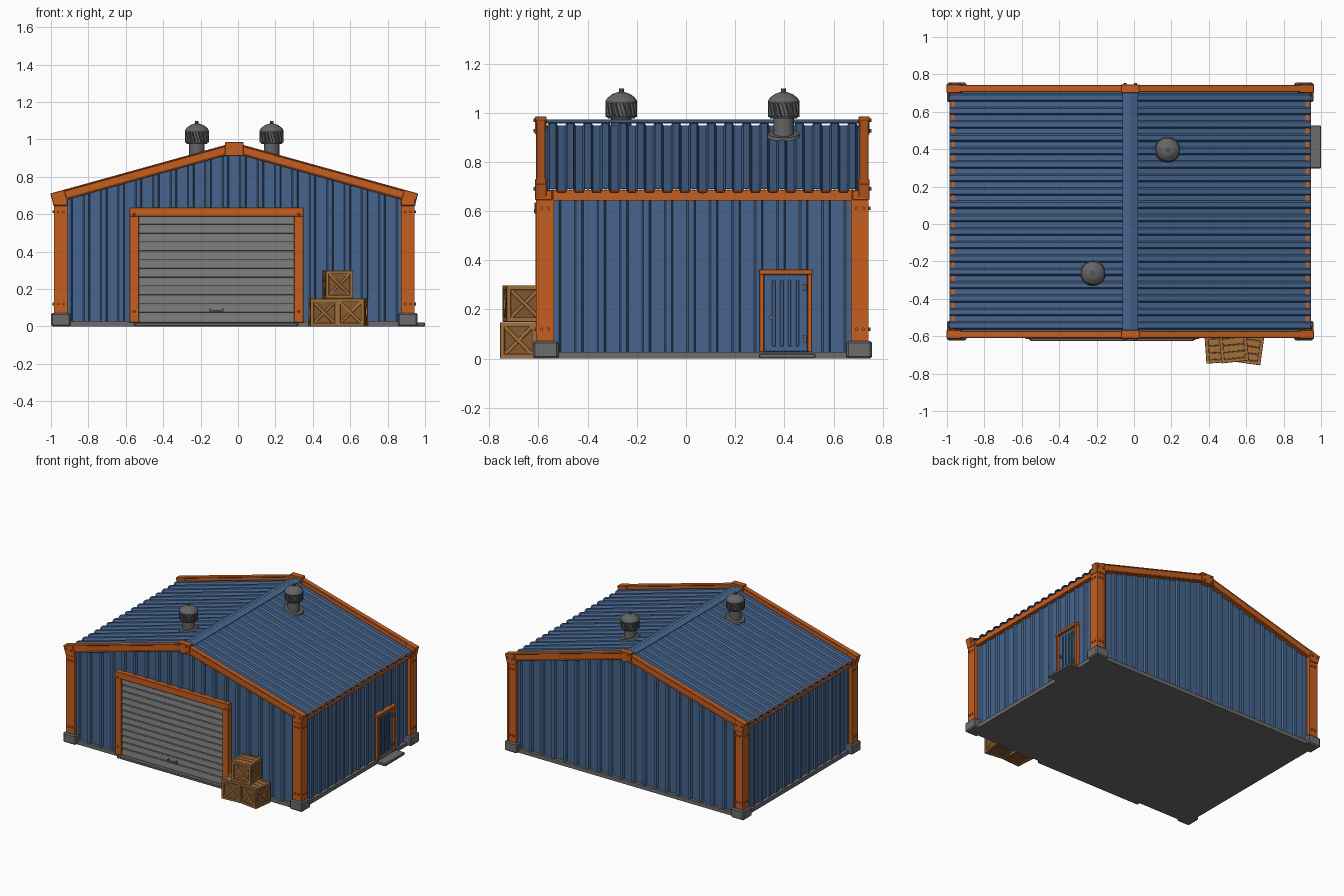
import bpy, bmesh, math
from mathutils import Matrix, Vector

if "Cube" in bpy.data.objects:
    bpy.data.objects.remove(bpy.data.objects["Cube"])

CX, CY = -0.02, 0.067          # centre of the building
SLOPE, RIDGE = 0.28, 0.963     # roof pitch and height


def material(name, rgb):
    m = bpy.data.materials.new(name)
    m.diffuse_color = (*rgb, 1)
    m.use_nodes = True
    m.node_tree.nodes["Principled BSDF"].inputs["Base Color"].default_value = m.diffuse_color
    return m


BLUE = material("blue_sheet", (0.062, 0.130, 0.270))
ORANGE = material("orange_steel", (0.560, 0.112, 0.014))
CONCRETE = material("concrete", (0.150, 0.150, 0.150))
SHUTTER = material("shutter_grey", (0.190, 0.190, 0.190))
METAL = material("vent_metal", (0.130, 0.130, 0.135))
WOOD = material("wood_frame", (0.360, 0.160, 0.045))
PANEL = material("wood_panel", (0.230, 0.100, 0.028))


def box(bm, c, s, rot=None):
    m = Matrix.Translation(c) @ (rot or Matrix()) @ Matrix.Diagonal((*s, 1))
    bmesh.ops.create_cube(bm, size=1, matrix=m)


def span(bm, lo, hi):
    box(bm, [(a + b) / 2 for a, b in zip(lo, hi)], [b - a for a, b in zip(lo, hi)])


def cyl(bm, c, r, h, rot=None, r2=None, seg=8):
    bmesh.ops.create_cone(bm, cap_ends=True, segments=seg, radius1=r,
                          radius2=r if r2 is None else r2, depth=h,
                          matrix=Matrix.Translation(c) @ (rot or Matrix()))


def finish(name, bm, mat, loc=(CX, CY, 0), rot=0, bevel=0, smooth=False):
    bmesh.ops.recalc_face_normals(bm, faces=bm.faces)
    me = bpy.data.meshes.new(name)
    bm.to_mesh(me)
    bm.free()
    me.materials.append(mat)
    ob = bpy.data.objects.new(name, me)
    bpy.context.collection.objects.link(ob)
    ob.location, ob.rotation_euler.z = loc, rot
    if bevel:
        b = ob.modifiers.new("bevel", 'BEVEL')
        b.width, b.segments = bevel, 1
    if smooth:
        bpy.context.view_layer.objects.active = ob
        ob.select_set(True)
        bpy.ops.object.shade_smooth_by_angle(angle=math.radians(35))
        ob.select_set(False)
    return ob


def sheet(name, half, n, depth, rib, point):
    """Ribbed panel: point(u, d, end) places profile position u with rib height d."""
    pitch = 2 * half / n
    prof = [(-half, 0)]
    for i in range(n):
        mid = -half + (i + 0.5) * pitch
        a, b = rib * pitch / 2, rib * pitch / 2 - 0.2 * pitch * rib
        prof += [(mid - a, 0), (mid - b, depth), (mid, depth), (mid + b, depth), (mid + a, 0)]
    prof.append((half, 0))
    prof = sorted(prof + ([(0, 0)] if n % 2 == 0 else []))
    bm = bmesh.new()
    rows = [[bm.verts.new(point(u, d, e)) for u, d in prof] for e in (0, 1)]
    for i in range(len(prof) - 1):
        bm.faces.new((rows[0][i], rows[0][i + 1], rows[1][i + 1], rows[1][i]))
    ob = finish(name, bm, BLUE)
    ob.modifiers.new("thickness", 'SOLIDIFY').thickness = 0.004


def roof_z(x):
    return RIDGE - SLOPE * abs(x)


X, Y, Z = 'X', 'Y', 'Z'
R = Matrix.Rotation
AX, AY = R(math.pi / 2, 4, X), R(math.pi / 2, 4, Y)

# floor slab, footings and thresholds
bm = bmesh.new()
span(bm, (-0.95, -0.665, 0), (0.95, 0.665, 0.028))
finish("floor_slab", bm, CONCRETE)
bm = bmesh.new()
for sx in (-1, 1):
    for sy in (-1, 1):
        box(bm, (sx * 0.928, sy * 0.637, 0.036), (0.104, 0.104, 0.072))
finish("footings", bm, CONCRETE, bevel=0.008)
bm = bmesh.new()
span(bm, (-0.535, -0.693, 0), (0.34, -0.62, 0.02))
span(bm, (0.94, 0.23, 0), (1.02, 0.46, 0.02))
finish("thresholds", bm, CONCRETE, bevel=0.004)

# ribbed walls and roof
for s, tag in ((-1, "front"), (1, "back")):
    sheet(tag + "_wall", 0.93, 20, 0.012, 0.4, lambda u, d, e:
          (u, s * (0.642 + d), 0.028 if e == 0 else roof_z(u) - 0.02))
for s, tag in ((-1, "left"), (1, "right")):
    sheet(tag + "_wall", 0.64, 14, 0.012, 0.4, lambda u, d, e:
          (s * (0.925 + d), u, 0.028 if e == 0 else 0.68))
    sheet(tag + "_roof", 0.645, 18, 0.016, 0.6, lambda u, d, e:
          (s * 0.967 * e, u, roof_z(0.967 * e) - 0.016 + d))

# ridge cap
bm = bmesh.new()
for s in (-1, 1):
    box(bm, (s * 0.02, 0, RIDGE + 0.001), (0.045, 1.29, 0.005),
        R(s * math.atan(SLOPE), 4, Y))
finish("ridge_cap", bm, BLUE)

# corner columns, eave beams
bm = bmesh.new()
for sx in (-1, 1):
    for sy in (-1, 1):
        box(bm, (sx * 0.928, sy * 0.64, 0.375), (0.07, 0.066, 0.62))
        for e in (-1, 1):   # flange edges
            box(bm, (sx * (0.928 + e * 0.0305), sy * 0.64, 0.375), (0.012, 0.072, 0.62))
    box(bm, (sx * 0.94, 0, 0.664), (0.03, 1.22, 0.042))
finish("columns_and_eave_beams", bm, ORANGE)

# rafters with joint plates
bm = bmesh.new()
for sy in (-1, 1):
    y = sy * 0.657
    for sx in (-1, 1):
        p, q = Vector((sx * 0.95, y, 0.691)), Vector((0, y, 0.955))
        tilt = R(sx * math.atan2(q.z - p.z, 0.95), 4, Y)
        box(bm, (p + q) / 2, ((q - p).length, 0.032, 0.052), tilt)
        for e in (-1, 1):
            box(bm, (p + q) / 2 + Vector((0, 0, e * 0.024)), ((q - p).length, 0.038, 0.009), tilt)
        box(bm, (sx * 0.937, y, 0.688), (0.078, 0.046, 0.068), tilt)
        box(bm, (sx * 0.93, sy * 0.645, 0.665), (0.076, 0.07, 0.04))
    box(bm, (0, y, 0.948), (0.1, 0.046, 0.074))
finish("rafters", bm, ORANGE, bevel=0.003)

# bolts on columns and plates
bm = bmesh.new()
for sx in (-1, 1):
    for sy in (-1, 1):
        for z in (0.12, 0.612):
            for o in (-0.014, 0.014):
                cyl(bm, (sx * (0.928 + o), sy * 0.677, z), 0.007, 0.012, AX)
                cyl(bm, (sx * 0.965, sy * (0.64 + o), z), 0.007, 0.012, AY)
        for o in (-0.022, 0.022):
            cyl(bm, (sx * (0.937 + o), sy * 0.682, 0.69), 0.007, 0.012, AX)
            cyl(bm, (sx * 0.028, sy * 0.682, 0.948 + o), 0.007, 0.012, AX)
finish("bolts", bm, ORANGE)

# large door frame and roller shutter
bm = bmesh.new()
for x in (-0.535, 0.345):
    box(bm, (x, -0.66, 0.305), (0.05, 0.036, 0.57))
    for z in (0.08, 0.6):
        cyl(bm, (x, -0.68, z), 0.007, 0.012, AX)
box(bm, (-0.095, -0.662, 0.611), (0.93, 0.04, 0.048))
finish("shutter_frame", bm, ORANGE, bevel=0.003)
bm = bmesh.new()
span(bm, (-0.51, -0.658, 0.02), (0.32, -0.64, 0.59))
for i in range(12):
    z = 0.046 + i * 0.047
    box(bm, (-0.095, -0.659, z), (0.83, 0.012, 0.036), R(math.radians(-10), 4, X))
finish("roller_shutter", bm, SHUTTER)
bm = bmesh.new()
box(bm, (-0.095, -0.676, 0.082), (0.07, 0.008, 0.01))
for x in (-0.128, -0.062):
    box(bm, (x, -0.67, 0.086), (0.008, 0.018, 0.018))
finish("shutter_handle", bm, METAL)

# side door
bm = bmesh.new()
for y in (0.241, 0.436):
    span(bm, (0.925, y - 0.009, 0.028), (0.957, y + 0.009, 0.35))
span(bm, (0.925, 0.229, 0.342), (0.96, 0.448, 0.362))
finish("side_door_frame", bm, ORANGE, bevel=0.002)
bm = bmesh.new()
span(bm, (0.92, 0.25, 0.03), (0.941, 0.427, 0.342))
for i in range(4):
    box(bm, (0.943, 0.290 + i * 0.032, 0.185), (0.008, 0.013, 0.27))
finish("side_door", bm, BLUE, bevel=0.002)
bm = bmesh.new()
cyl(bm, (0.948, 0.277, 0.168), 0.009, 0.022, AY, seg=10)
for z in (0.08, 0.29):
    box(bm, (0.944, 0.416, z), (0.012, 0.014, 0.028))
finish("door_knob_and_hinges", bm, METAL)

# rotating roof vents
for k, (vx, vy) in enumerate(((-0.2, -0.33), (0.2, 0.33))):
    s = 1 if vx > 0 else -1
    base = roof_z(vx)
    bm = bmesh.new()
    cyl(bm, (vx, vy, base + 0.002), 0.07, 0.012, R(s * math.atan(SLOPE), 4, Y), 0.064, 20)
    cyl(bm, (vx, vy, base + 0.04), 0.042, 0.09, seg=20)
    cyl(bm, (vx, vy, 0.981), 0.054, 0.01, r2=0.06, seg=20)
    cyl(bm, (vx, vy, 1.01), 0.052, 0.06, seg=20)
    prof = [(0.064, 1.04), (0.064, 1.048), (0.055, 1.062), (0.036, 1.076), (0.014, 1.084)]
    for (r1, z1), (r2, z2) in zip(prof, prof[1:]):     # domed cap
        cyl(bm, (vx, vy, (z1 + z2) / 2), r1, z2 - z1, r2=r2, seg=20)
    cyl(bm, (vx, vy, 1.09), 0.01, 0.016, seg=10)
    for i in range(20):                                # swirled fins
        turn = R(math.tau * i / 20, 4, Z)
        pos = Vector((vx, vy, 1.012)) + turn @ Vector((0.056, 0, 0))
        box(bm, pos, (0.016, 0.005, 0.06), turn @ R(math.radians(16), 4, X))
    finish("roof_vent_%d" % (k + 1), bm, METAL, smooth=True)


# wooden crates
def crate(name, loc, angle, w=0.148):
    h, t = w / 2, 0.018
    bm = bmesh.new()
    box(bm, (0, 0, h), (w - 0.016, w - 0.016, w - 0.016))
    finish(name + "_panels", bm, PANEL, loc, angle)
    bm = bmesh.new()
    e = h - t / 2
    for a in (-e, e):
        for b in (-e, e):
            box(bm, (a, b, h), (t, t, w))
            box(bm, (0, a, h + b), (w, t, t))
            box(bm, (a, 0, h + b), (t, w, t))
    for i in range(4):                                 # crossed braces
        turn = R(i * math.pi / 2, 4, Z)
        for d in (-1, 1):
            box(bm, turn @ Vector((0, -h + 0.007, 0)) + Vector((0, 0, h)),
                (w * 1.18, 0.007 + d * 0.001, 0.016), turn @ R(d * math.pi / 4, 4, Y))
    for i in (-1, 0, 1):                               # lid planks
        box(bm, (0, i * 0.037, w - 0.006), (w - 0.02, 0.034, 0.008))
    finish(name + "_frame", bm, WOOD, loc, angle, bevel=0.0015)


crate("left_crate", (0.456, -0.668, 0), math.radians(4))
crate("right_crate", (0.612, -0.672, 0), math.radians(-8))
crate("top_crate", (0.534, -0.664, 0.15), math.radians(6))
